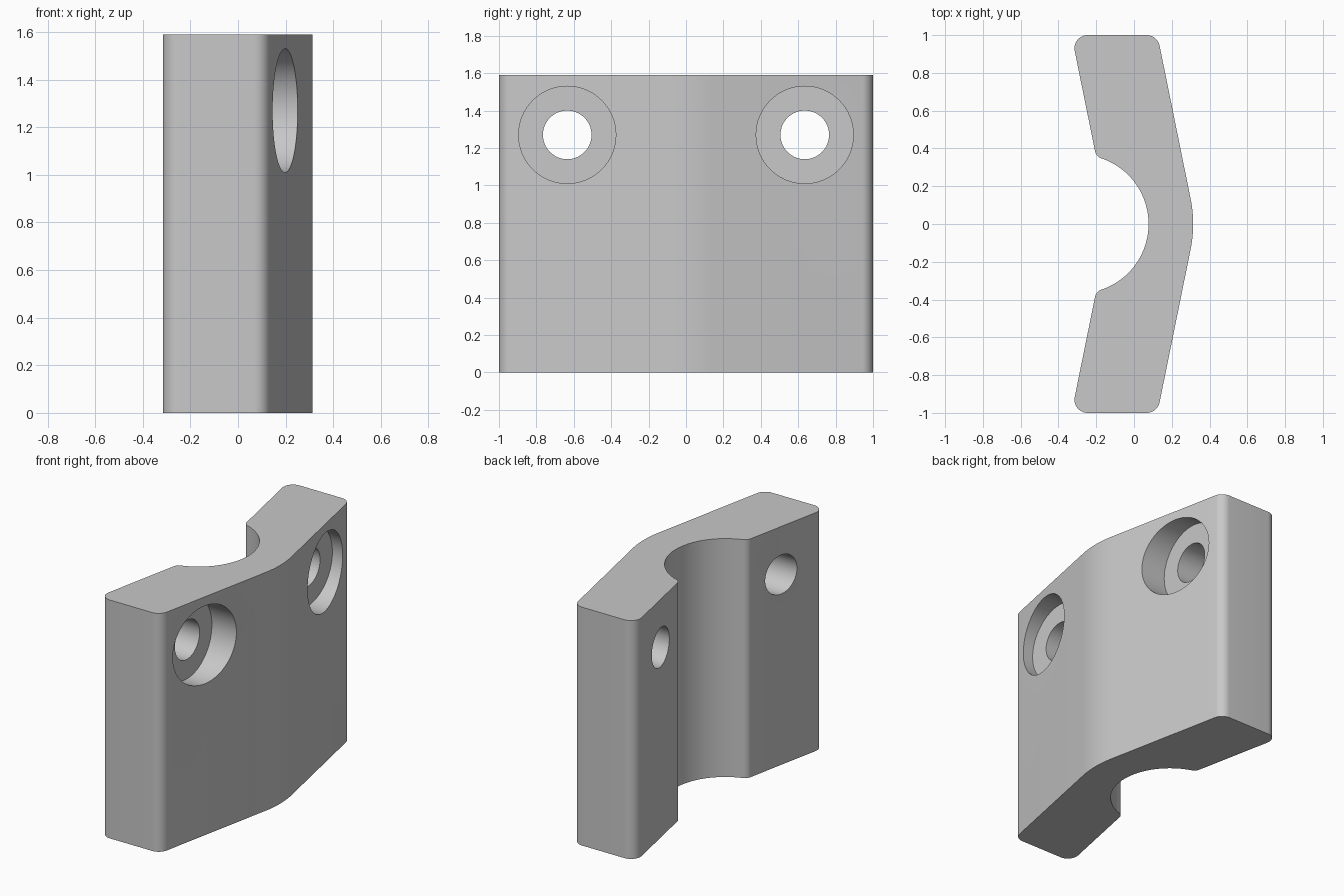
import bpy, bmesh
from math import atan2, cos, hypot, pi, radians, sin, sqrt, tan
from mathutils import Vector

if "Cube" in bpy.data.objects:
    bpy.data.objects.remove(bpy.data.objects["Cube"], do_unlink=True)

HEIGHT = 1.59
SLOPE = 0.203            # sideways lean of each wing
OUTER_X, INNER_X = 0.327, -0.128   # where the wing faces would meet at y = 0
GROOVE_X, GROOVE_R = -0.29, 0.367
LIP_R = 0.05

grey = bpy.data.materials.new("light grey")
grey.use_nodes = True
colour = (0.58, 0.58, 0.58, 1)
grey.diffuse_color = colour
grey.node_tree.nodes["Principled BSDF"].inputs["Base Color"].default_value = colour


def arc(centre, radius, start, end, steps):
    return [Vector((centre[0] + radius * cos(start + (end - start) * i / steps),
                    centre[1] + radius * sin(start + (end - start) * i / steps)))
            for i in range(steps + 1)]


def fillet(before, corner, after, radius, steps):
    """Round a polygon corner with a tangent arc."""
    corner = Vector(corner)
    a = (Vector(before) - corner).normalized()
    b = (Vector(after) - corner).normalized()
    half = a.angle(b) / 2
    centre = corner + (a + b).normalized() * radius / sin(half)
    p = corner + a * radius / tan(half) - centre
    q = corner + b * radius / tan(half) - centre
    start = atan2(p.y, p.x)
    turn = (atan2(q.y, q.x) - start + pi) % (2 * pi) - pi
    return arc(centre, radius, start, start + turn, steps)


# Half profile, from the outer ridge round to the middle of the groove
apex = (OUTER_X, 0)
outer_end = (OUTER_X - SLOPE, 1)
inner_end = (INNER_X - SLOPE, 1)
half = fillet((OUTER_X - SLOPE, -1), apex, outer_end, 0.68, 16)[8:]
half += fillet(apex, outer_end, inner_end, 0.07, 12)
half += fillet(outer_end, inner_end, (INNER_X, 0), 0.07, 12)

# Rounded lip tangent to both the wing and the groove
norm = hypot(1, SLOPE)
d = INNER_X + LIP_R * norm - GROOVE_X
reach = GROOVE_R + LIP_R
lip_y = (d * SLOPE + sqrt((d * SLOPE) ** 2 - norm ** 2 * (d * d - reach ** 2))) / norm ** 2
lip_x = GROOVE_X + d - SLOPE * lip_y
groove_angle = atan2(lip_y, lip_x - GROOVE_X)
half += arc((lip_x, lip_y), LIP_R, pi + atan2(SLOPE, 1), pi + groove_angle, 10)
half += arc((GROOVE_X, 0), GROOVE_R, groove_angle, 0, 28)[1:]
profile = half + [Vector((p.x, -p.y)) for p in reversed(half[1:-1])]

# Extruded body
bm = bmesh.new()
base = bm.faces.new([bm.verts.new((p.x, p.y, 0)) for p in profile])
top = bmesh.ops.extrude_face_region(bm, geom=[base])
bmesh.ops.translate(bm, vec=(0, 0, HEIGHT),
                    verts=[g for g in top["geom"] if isinstance(g, bmesh.types.BMVert)])
bmesh.ops.recalc_face_normals(bm, faces=bm.faces)
mesh = bpy.data.meshes.new("bracket_body")
bm.to_mesh(mesh)
bm.free()
mesh.materials.append(grey)
body = bpy.data.objects.new("bracket_body", mesh)
bpy.context.collection.objects.link(body)
bpy.ops.object.select_all(action="DESELECT")


def drill(name, radius, x_from, x_to, y):
    """Cut a round hole along x."""
    bpy.ops.mesh.primitive_cylinder_add(
        vertices=64, radius=radius, depth=x_to - x_from,
        location=((x_from + x_to) / 2, y, 1.27), rotation=(0, pi / 2, 0))
    cutter = bpy.context.object
    cutter.name = name
    cutter.hide_render = True
    cutter.data.materials.append(grey)
    mod = body.modifiers.new(name, "BOOLEAN")
    mod.operation = "DIFFERENCE"
    mod.solver = "EXACT"
    mod.object = cutter
    bpy.context.view_layer.objects.active = body
    bpy.ops.object.modifier_apply(modifier=name)
    bpy.data.objects.remove(cutter, do_unlink=True)


# Counterbored screw holes
for side in (-1, 1):
    drill("screw_hole_cutter", 0.13, -1, 1, side * 0.635)
    drill("counterbore_cutter", 0.26, 0.07, 1, side * 0.635)

# Smooth rounds, crisp edges
body.select_set(True)
bpy.context.view_layer.objects.active = body
bpy.ops.object.shade_smooth_by_angle(angle=radians(30))
